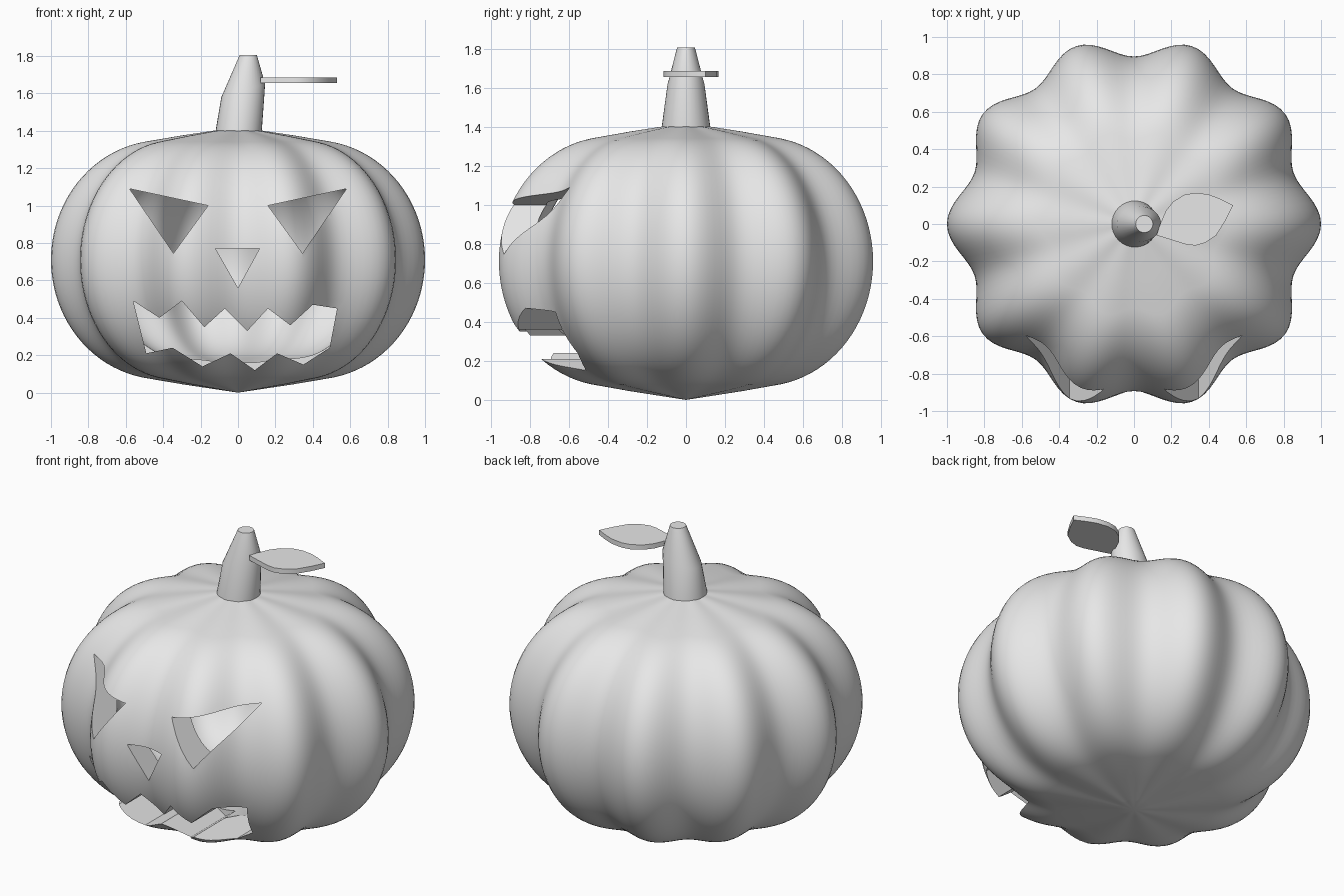
import bpy, bmesh, math

cube = bpy.data.objects.get("Cube")
if cube:
    bpy.data.objects.remove(cube, do_unlink=True)

grey = bpy.data.materials.new("plain_grey")
grey.use_nodes = True
grey.diffuse_color = (0.8, 0.8, 0.8, 1)
grey.node_tree.nodes["Principled BSDF"].inputs["Base Color"].default_value = (0.8, 0.8, 0.8, 1)


def make_object(name, bm):
    bmesh.ops.recalc_face_normals(bm, faces=bm.faces)
    mesh = bpy.data.meshes.new(name)
    bm.to_mesh(mesh)
    bm.free()
    mesh.materials.append(grey)
    obj = bpy.data.objects.new(name, mesh)
    bpy.context.collection.objects.link(obj)
    return obj


def select_only(obj):
    bpy.ops.object.select_all(action='DESELECT')
    obj.select_set(True)
    bpy.context.view_layer.objects.active = obj


def smooth(obj, degrees=30):
    select_only(obj)
    bpy.ops.object.shade_smooth_by_angle(angle=math.radians(degrees))


def bridge(bm, rings):
    for low, high in zip(rings, rings[1:]):
        n = len(low)
        for i in range(n):
            j = (i + 1) % n
            bm.faces.new((low[i], low[j], high[j], high[i]))


MID = 0.71


def ribbed_body(name, scale):
    """Ten-lobed squashed globe, scaled about its middle."""
    profile = [(0.1, -0.695), (0.3, -0.665)]
    for k in range(41):
        a = math.radians(-80 + 4 * k)
        profile.append((0.4 + 0.6 * math.cos(a), 0.64 * math.sin(a)))
    profile += [(0.3, 0.665), (0.1, 0.695)]
    bm = bmesh.new()
    rings = []
    segments = 160
    for r, z in profile:
        ring = []
        for i in range(segments):
            a = math.tau * i / segments
            rr = r * scale * (0.948 + 0.052 * math.cos(10 * a))
            ring.append(bm.verts.new((rr * math.cos(a), rr * math.sin(a), MID + z * scale)))
        rings.append(ring)
    bridge(bm, rings)
    for ring, z in ((rings[0], -MID), (rings[-1], MID)):
        pole = bm.verts.new((0, 0, MID + z * scale))
        for i in range(segments):
            bm.faces.new((ring[i], ring[(i + 1) % segments], pole))
    return make_object(name, bm)


def prism(bm, outline, start, end, place):
    """Extrude a 2D outline between two depths."""
    rings = [[bm.verts.new(place(u, v, d)) for u, v in outline] for d in (start, end)]
    bridge(bm, rings)
    bm.faces.new(rings[0])
    bm.faces.new(rings[1])


def carve(target, cutter):
    select_only(target)
    mod = target.modifiers.new("carve", 'BOOLEAN')
    mod.operation = 'DIFFERENCE'
    mod.solver = 'EXACT'
    mod.object = cutter
    bpy.ops.object.modifier_apply(modifier=mod.name)
    bpy.data.objects.remove(cutter, do_unlink=True)


# Hollow pumpkin body
body = ribbed_body("pumpkin_body", 1.0)
cavity = ribbed_body("cavity_cutter", 0.83)
cavity.hide_render = True
carve(body, cavity)

# Carved face: eyes, nose and jagged mouth
eye = [(0.58, 1.09), (0.16, 1.0), (0.345, 0.745)]
nose = [(-0.12, 0.77), (0.115, 0.77), (0, 0.56)]
mouth = [(-.56, .49), (-.42, .40), (-.30, .49), (-.18, .35), (-.07, .45), (.05, .33),
         (.16, .45), (.28, .36), (.40, .47), (.53, .45), (.49, .24), (.35, .15),
         (.21, .21), (.09, .12), (-.04, .21), (-.19, .14), (-.35, .24), (-.49, .21)]
bm = bmesh.new()
for outline in (eye, [(-x, z) for x, z in eye], nose, mouth):
    prism(bm, outline, -1.2, -0.25, lambda x, z, y: (x, y, z))
face = make_object("face_cutter", bm)
face.hide_render = True
carve(body, face)
smooth(body)

# Bent, tapering stem: (centre x, centre z, radius x, radius y, tilt)
bm = bmesh.new()
rings = []
for cx, cz, rx, ry, tilt in ((0.005, 1.38, 0.125, 0.125, 0), (0.005, 1.41, 0.123, 0.123, 0),
                             (0.028, 1.615, 0.117, 0.095, 0.3), (0.055, 1.805, 0.046, 0.046, 0)):
    ring = []
    for i in range(32):
        a = math.tau * i / 32
        dx = rx * math.cos(a)
        ring.append(bm.verts.new((cx + dx, ry * math.sin(a), cz + tilt * dx)))
    rings.append(ring)
bridge(bm, rings)
bm.faces.new(rings[0])
bm.faces.new(rings[-1])
smooth(make_object("stem", bm), 40)

# Flat leaf
leaf = [(.12, -.06), (.20, -.085), (.28, -.11), (.33, -.115), (.38, -.10), (.44, -.06), (.49, .02),
        (.53, .10), (.46, .135), (.40, .158), (.33, .167), (.27, .157), (.21, .12), (.17, .07), (.14, .0)]
bm = bmesh.new()
prism(bm, leaf, 1.655, 1.685, lambda x, y, z: (x, y, z))
smooth(make_object("leaf", bm))
